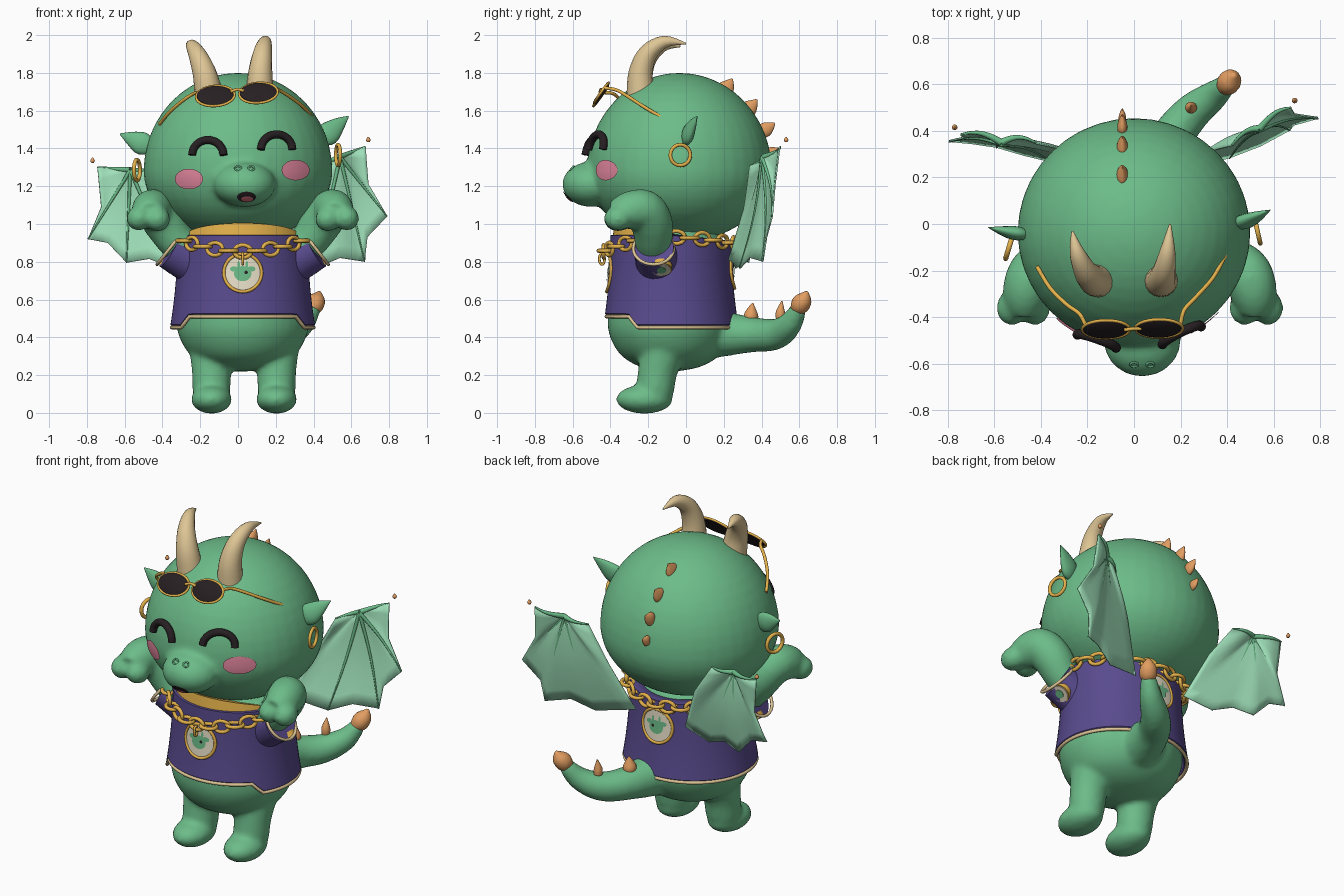
import bpy, bmesh, math
from math import sin, cos, pi, sqrt
from mathutils import Vector

cube = bpy.data.objects.get("Cube")
if cube:
    bpy.data.objects.remove(cube)

X, Y, Z = Vector((1, 0, 0)), Vector((0, 1, 0)), Vector((0, 0, 1))
MID = 0.025  # body mirror plane


def material(name, *rgb):
    m = bpy.data.materials.new(name)
    m.use_nodes = True
    m.diffuse_color = (*rgb, 1)
    m.node_tree.nodes["Principled BSDF"].inputs["Base Color"].default_value = (*rgb, 1)
    return m


GREEN = material("skin green", .15, .5, .25)
MINT = material("wing mint", .35, .75, .49)
HORN = material("horn cream", .73, .56, .3)
PURPLE = material("shirt purple", .1, .07, .27)
GOLD = material("gold", .77, .44, .07)
ORANGE = material("spike orange", .76, .34, .12)
BLACK = material("black", .02, .014, .016)
PINK = material("cheek pink", .82, .26, .37)
CREAM = material("badge cream", .84, .77, .6)
RED = material("mouth red", .65, .15, .2)


def make(name, bm, mat, fix=True):
    if fix:
        bmesh.ops.recalc_face_normals(bm, faces=bm.faces)
    me = bpy.data.meshes.new(name)
    bm.to_mesh(me)
    bm.free()
    me.materials.append(mat)
    ob = bpy.data.objects.new(name, me)
    bpy.context.collection.objects.link(ob)
    bpy.ops.object.select_all(action='DESELECT')
    ob.select_set(True)
    bpy.context.view_layer.objects.active = ob
    bpy.ops.object.shade_smooth_by_angle(angle=math.radians(50))
    return ob


def loft(bm, rings, closed_u=False, closed_v=True):
    rows = [[bm.verts.new(p) for p in r] for r in rings]
    n, k = len(rows), len(rows[0])
    for i in range(n if closed_u else n - 1):
        for j in range(k if closed_v else k - 1):
            a, b = rows[i], rows[(i + 1) % n]
            bm.faces.new((a[j], a[(j + 1) % k], b[(j + 1) % k], b[j]))
    return rows


def tube(name, pts, mat, hint=X, flat=1, closed=False, steps=4, sides=16):
    """Round sweep through (x, y, z, radius) points."""
    P, n, path = [Vector(p) for p in pts], len(pts), []
    for i in range(n if closed else n - 1):
        q = [P[(i + k) % n] if closed else P[min(max(i + k, 0), n - 1)] for k in (-1, 0, 1, 2)]
        for s in range(steps):
            t = s / steps
            path.append(q[1] + (q[2] - q[0]) * t / 2 + (q[0] * 2 - q[1] * 5 + q[2] * 4 - q[3]) * t * t / 2
                        + (q[1] * 3 - q[0] - q[2] * 3 + q[3]) * t ** 3 / 2)
    if not closed:
        path.append(P[-1])
    rings, m = [], len(path)
    for i, p in enumerate(path):
        a, b = (path[i - 1], path[(i + 1) % m]) if closed else (path[max(i - 1, 0)], path[min(i + 1, m - 1)])
        d = (b - a).to_3d().normalized()
        u = d.cross(hint).normalized()
        v = u.cross(d) * flat
        rings.append([p.to_3d() + (u * cos(w) + v * sin(w)) * max(p.w, .002)
                      for w in (2 * pi * j / sides for j in range(sides))])
    bm = bmesh.new()
    rows = loft(bm, rings, closed)
    if not closed:
        bm.faces.new(rows[0])
        bm.faces.new(rows[-1])
    return make(name, bm, mat)


def ring(name, c, u, v, r, mat, n=20):
    pts = [(*(Vector(c) + u * cos(a) + v * sin(a)), r) for a in (2 * pi * i / n for i in range(n))]
    return tube(name, pts, mat, u.cross(v).normalized(), closed=True, steps=1, sides=8)


def ball(name, c, r, mat, low=None):
    bm = bmesh.new()
    bmesh.ops.create_uvsphere(bm, u_segments=40, v_segments=24, radius=1)
    for v in bm.verts:
        rz = low if low and v.co.z < 0 else r[2]
        v.co = Vector((v.co.x * r[0], v.co.y * r[1], v.co.z * rz)) + Vector(c)
    return make(name, bm, mat)


def patch(name, c, r, surf, mat, back=False):
    """Thin elliptical marking laid on a surface y = surf(x, z)."""
    bm = bmesh.new()
    rings = []
    for k in (.02, .25, .5, .75, 1):
        pts = [(c[0] + r[0] * k * cos(a), c[1] + r[1] * k * sin(a)) for a in (2 * pi * j / 32 for j in range(32))]
        rings.append([(x, surf(x, z), z) for x, z in pts])
    bm.faces.new(loft(bm, rings)[0])
    bmesh.ops.recalc_face_normals(bm, faces=bm.faces)
    if (sum(f.normal.y for f in bm.faces) > 0) != back:
        bmesh.ops.reverse_faces(bm, faces=bm.faces)
    return make(name, bm, mat, False)


def join(name, obs):
    bpy.ops.object.select_all(action='DESELECT')
    for o in obs:
        o.select_set(True)
    bpy.context.view_layer.objects.active = obs[0]
    bpy.ops.object.join()
    obs[0].name = name
    return obs[0]


def blend(name, obs):
    ob = join(name, obs)
    m = ob.modifiers.new("merge", 'REMESH')
    m.mode, m.voxel_size, m.use_smooth_shade = 'VOXEL', .016, True
    s = ob.modifiers.new("soften", 'SMOOTH')
    s.factor, s.iterations = .5, 6


def head_y(x, z, off=.0):
    return -.035 - .49 * sqrt(max(0, 1 - (x / .5) ** 2 - ((z - 1.28) / (.52 if z > 1.28 else .375)) ** 2)) - off


def snout_y(x, z, off=.004):
    return -.5 - .155 * sqrt(max(0, 1 - ((x - .035) / .165) ** 2 - ((z - 1.21) / .12) ** 2)) - off


def shirt_r(z):
    return .345 + .04 * ((.93 - z) / .48) ** 2


# Head with snout, face details
blend("head", [ball("skull", (0, -.035, 1.28), (.5, .49, .52), GREEN, .375),
               ball("snout", (.035, -.5, 1.21), (.165, .155, .12), GREEN)])
for side, cx, cz in (("right", -.16, 1.365), ("left", .205, 1.395)):
    arc = [(cx + .083 * cos(a), cz + .08 * sin(a)) for a in (pi * i / 10 for i in range(11))]
    tube(side + "_eye", [(x, head_y(x, z, .02), z, .021) for x, z in arc], BLACK, Y, steps=2)
for side, cx, cz in (("right", -.26, 1.238), ("left", .305, 1.285)):
    patch(side + "_cheek", (cx, cz), (.074, .054), lambda x, z: head_y(x, z, .008), PINK)
patch("mouth", (.045, 1.143), (.05, .028), snout_y, BLACK)
patch("tongue", (.048, 1.132), (.032, .014), lambda x, z: snout_y(x, z, .008), RED)
for x in (0, .07):
    ring("nostril", (x, snout_y(x, 1.295, 0), 1.295), X * .016, Vector((0, .009, .011)), .005, GREEN)

# Horns, ears, earrings
tube("left_horn", [(.115, -.24, 1.68, .075), (.118, -.24, 1.8, .064), (.13, -.2, 1.905, .05),
                   (.145, -.11, 1.965, .032), (.155, 0, 1.955, .004)], HORN)
tube("right_horn", [(-.155, -.24, 1.68, .075), (-.175, -.24, 1.79, .064), (-.21, -.2, 1.885, .05),
                    (-.245, -.12, 1.945, .032), (-.265, -.03, 1.94, .004)], HORN)
tube("left_ear", [(.43, -.01, 1.44, .03), (.475, .01, 1.475, .062), (.53, .035, 1.525, .04),
                  (.585, .06, 1.57, .003)], GREEN, Y, .5)
tube("right_ear", [(-.44, -.05, 1.4, .03), (-.505, -.04, 1.425, .06), (-.56, -.03, 1.45, .042),
                   (-.625, -.015, 1.477, .003)], GREEN, Y, .5)
ring("left_earring", (.53, -.03, 1.365), Vector((.012, -.053, 0)), Z * .055, .01, GOLD)
ring("right_earring", (-.535, -.095, 1.285), Vector((-.016, -.053, 0)), Z * .055, .011, GOLD)

# Sunglasses pushed up on the forehead
n, u, v = Vector((0, -.81, .58)), Vector((1, 0, .06)), Vector((0, .58, .81))
for side, c in (("right", Vector((-.12, -.452, 1.678))), ("left", Vector((.108, -.448, 1.694)))):
    tube(side + "_lens", [(*(c - n * .008), .098), (*(c + n * .004), .098), (*(c + n * .01), .08)],
         BLACK, v, .64, steps=1, sides=28)
    ring(side + "_lens_rim", c, u * .102, v * .066, .007, GOLD, 28)
tube("glasses_bridge", [(-.04, -.455, 1.7, .008), (-.005, -.45, 1.712, .008), (.03, -.45, 1.705, .008)], GOLD, Z)
tube("right_temple", [(-.21, -.43, 1.695, .009), (-.235, -.385, 1.69, .009), (-.29, -.345, 1.655, .009),
                      (-.36, -.275, 1.595, .009), (-.415, -.185, 1.53, .009)], GOLD, Z)
tube("left_temple", [(.2, -.43, 1.72, .009), (.215, -.37, 1.71, .009), (.265, -.315, 1.68, .009),
                     (.34, -.23, 1.625, .009), (.392, -.135, 1.568, .009)], GOLD, Z)

# Spikes along the back of the head and on the tail
for y, z, dy, dz, s in ((.19, 1.69, .055, .08, 1), (.31, 1.59, .065, .07, .95), (.395, 1.485, .075, .05, .85),
                        (.435, 1.37, .06, .03, .65)):
    tube("head_spike", [(-.05, y, z, .042 * s), (-.05, y + dy * .4, z + dz * .35, .045 * s),
                        (-.05, y + dy * .75, z + dz * .7, .026 * s), (-.05, y + dy, z + dz, .003)], ORANGE, X, .55)
for x, y, z, r in ((.14, .345, .49, .036), (.245, .5, .5, .024)):
    tube("tail_spike", [(x, y, z, r), (x, y, z + .035, r), (x, y + .008, z + .092, .003)], ORANGE)
tube("tail_tip", [(.385, .585, .545, .036), (.403, .603, .57, .05), (.42, .625, .605, .043),
                  (.432, .64, .642, .008)], ORANGE)

# Body, legs, arms and tail as one soft skin
skin = [tube("torso", [(MID, -.083, z, r) for z, r in ((.22, .04), (.245, .17), (.305, .275), (.4, .335), (.5, .35),
                                                      (.7, .33), (.9, .3), (1, .2))], GREEN, Y, .95, sides=40),
        tube("tail", [(.08, .1, .42, .14), (.14, .33, .415, .098), (.24, .47, .415, .083), (.34, .55, .47, .065),
                      (.4, .6, .56, .042)], GREEN)]
for s in (-1, 1):
    ox = .032 + s * .172
    skin.append(tube("leg", [(ox, -.12, .34, .12), (ox, -.15, .22, .105), (ox, -.165, .1, .097),
                             (ox, -.17, .03, .06)], GREEN))
    skin.append(ball("foot", (ox, -.22, .072), (.108, .15, .076), GREEN))
    arm = ((.22, -.15, .82, .1), (.34, -.17, .9, .1), (.41, -.18, 1.0, .112), (.465, -.22, 1.075, .108),
           (.49, -.31, 1.07, .1), (.49, -.385, 1.05, .07))
    skin.append(tube("arm", [(MID + s * x, y, z, r) for x, y, z, r in arm], GREEN))
    for name, x, z in (("thumb", .55, 1.03), ("fingers", .45, 1.025)):
        skin.append(ball(name, (MID + s * x, -.36, z), (.066, .075, .065), GREEN))
blend("body", skin)


# Shirt with shaped hem, trim, sleeves and collar
def shirt_point(a, z, grow=0):
    r = shirt_r(z) + grow
    return (MID + r * cos(a), -.08 + (r - .025) * sin(a), z)


def hem(a):
    t = min(max((-sin(a) - .5) / .15, 0), 1)
    return .452 + .058 * t * t * (3 - 2 * t)


def neck(a):
    return .94 - .03 * max(sin(a), 0)


angles = [2 * pi * i / 72 for i in range(72)]
bm = bmesh.new()
loft(bm, [[shirt_point(a, hem(a), -.02) for a in angles]]
     + [[shirt_point(a, hem(a) + .015 + (neck(a) - .015 - hem(a)) * k / 10) for a in angles] for k in range(11)]
     + [[shirt_point(a, neck(a) + .008, -.07) for a in angles]])
make("shirt", bm, PURPLE).modifiers.new("cloth", 'SOLIDIFY').thickness = .012
tube("hem_trim", [(*shirt_point(a, hem(a), -.009), .01) for a in angles], HORN, Z, closed=True, steps=1, sides=8)
bm = bmesh.new()
loft(bm, [[shirt_point(a, .9 + k * .105 * max(-sin(a), 0) ** .7, -.008 - .015 * k) for a in angles]
          for k in (0, 1)] + [[shirt_point(a, .9 + .07 * max(-sin(a), 0), -.12) for a in angles]])
make("collar", bm, GOLD)
out = Vector((.63, 0, -.78))
for s, side in ((-1, "right"), (1, "left")):
    tube(side + "_sleeve", [(MID + s * x, y, z, r) for x, y, z, r in (
        (.18, -.13, .77, .15), (.28, -.15, .81, .12), (.385, -.172, .868, .108))], PURPLE, Y, sides=28)
    ring(side + "_cuff", (MID + s * .387, -.172, .87), Vector((s * .066, 0, -.084)), Y * .107, .009, HORN, 28)
    for part, r, h, mat in (("rim", .056, .108, GOLD), ("badge", .05, .112, CREAM), ("face", .025, .115, GREEN)):
        c = Vector((.335, -.13, .843)) + out * h
        d = c - out * .03
        tube(side + "_sleeve_" + part, [(MID + s * d.x, d.y, d.z, r), (MID + s * c.x, c.y, c.z, r)],
             mat, Y, steps=1, sides=24)

# Round badges on chest and back
for s, side, z0 in ((-1, "front", .742), (1, "back", .76)):
    def cloth(off):
        return lambda x, z: -.08 + s * ((shirt_r(z) - .025) * sqrt(1 - ((x - MID) / shirt_r(z)) ** 2) + off)
    patch(side + "_badge", (MID, z0), (.1, .1), cloth(.006), CREAM, s > 0)
    rim = [(MID + .1 * cos(a), z0 + .1 * sin(a)) for a in angles[::2]]
    tube(side + "_badge_rim", [(x, cloth(.005)(x, z), z, .009) for x, z in rim], GOLD, Y, closed=True, steps=1, sides=8)
    patch(side + "_badge_face", (MID, z0 - .005), (.046, .04), cloth(.011), GREEN, s > 0)
    for e in (-1, 1):
        patch(side + "_badge_ear", (MID + e * .045, z0 + .02), (.022, .014), cloth(.01), GREEN, s > 0)
        patch(side + "_badge_horn", (MID + e * .022, z0 + .042), (.007, .02), cloth(.01), GREEN, s > 0)
    patch(side + "_badge_eye", (MID + .018, z0 + .002), (.009, .009), cloth(.015), BLACK, s > 0)

# Chain necklace
links = []
for i in range(30):
    a = 2 * pi * i / 30 - pi / 2
    z = .93 - (.075 if sin(a) < 0 else .035) * sin(a) ** 2
    away, along = Vector((cos(a), sin(a), 0)), Vector((-sin(a), cos(a), 0))
    c = (MID + .362 * cos(a), -.088 + .348 * sin(a), z)
    links.append(ring("link", c, along * .046, (Z if i % 2 == 0 else away) * .034, .011, GOLD, 14))
links.append(ring("link", (MID, -.445, .815), Y * .014, Z * .03, .007, GOLD, 14))
join("chain_necklace", links)

# Wings: membrane fan from the wrist to a broad inner edge, finger bones on the front
WINGS = {
    "left": ((.54, .41, 1.355), (.675, .5, 1.41), (.69, .475, 1.21), (.79, .46, 1.04), (.685, .43, .93),
             (.67, .41, .8), (.54, .34, .82), (.41, .29, .765), (.18, .23, .81), (.3, .31, 1.08), (.42, .34, 1.31)),
    "right": ((-.57, .35, 1.285), (-.745, .385, 1.3), (-.725, .375, 1.09), (-.795, .36, .92), (-.69, .35, .9),
              (-.59, .335, .795), (-.47, .3, .815), (-.345, .27, .765), (-.16, .24, .8), (-.28, .32, 1.08),
              (-.42, .35, 1.28))}
for side, pts in WINGS.items():
    W, *edge = [Vector(p) for p in pts]
    rim = [a.lerp(b, k / 3) for a, b in zip(edge, edge[1:]) for k in range(3)] + [edge[-1]]

    def span(p, t):
        return W.lerp(p, t) + Y * .022 * sin(pi * t)
    bm = bmesh.new()
    loft(bm, [[span(p, max(t / 8, .01)) for p in rim] for t in range(9)], closed_v=False)
    make(side + "_wing", bm, MINT).modifiers.new("skin", 'SOLIDIFY').thickness = .008
    bones = [tube("bone", [(*(span(p, t / 4) - Y * .008), .011 - .002 * t) for t in range(5)], GREEN, Y, steps=2, sides=8)
             for p in edge[2:7:2]]
    bones += [tube("edge_bone", [(*span(p, t / 4), .016 - .003 * t) for t in range(5)], GREEN, Y, sides=8)
              for p in (edge[0], edge[-1])]
    join(side + "_wing_bones", bones)
    t = edge[0] + Vector((.015 if side == "left" else -.025, .03, .035))
    tube(side + "_wing_claw", [(*(t - Z * .012), .006), (*t, .012), (*(t + Z * .016), .003)], ORANGE)
